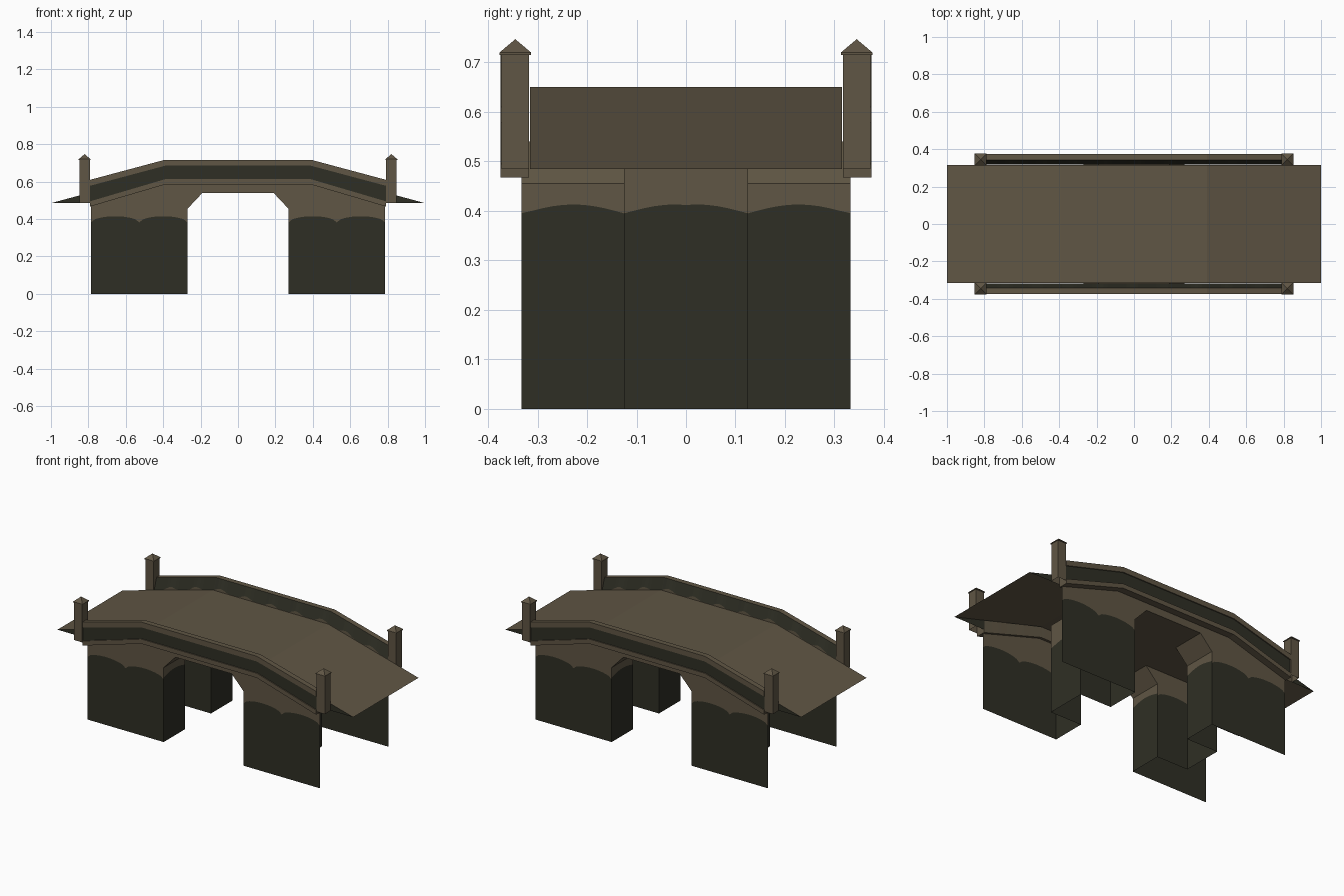
import bpy, bmesh, math

if "Cube" in bpy.data.objects:
    bpy.data.objects.remove(bpy.data.objects["Cube"])


def material(name, rgb):
    m = bpy.data.materials.new(name)
    m.diffuse_color = (*rgb, 1)
    m.use_nodes = True
    m.node_tree.nodes["Principled BSDF"].inputs["Base Color"].default_value = m.diffuse_color
    return m


STONE = material("weathered stone", (0.116, 0.092, 0.058))
MOSS = material("dark mossy stone", (0.028, 0.028, 0.018))


def finish(name, bm):
    bmesh.ops.remove_doubles(bm, verts=bm.verts, dist=0.0002)
    bmesh.ops.recalc_face_normals(bm, faces=bm.faces)
    me = bpy.data.meshes.new(name)
    bm.to_mesh(me)
    bm.free()
    me.materials.append(STONE)
    me.materials.append(MOSS)
    ob = bpy.data.objects.new(name, me)
    bpy.context.collection.objects.link(ob)
    return ob


def loft(name, rows, mats, loop=False, caps=False):
    """Skin a list of point rows; mats gives the colour of each strip."""
    bm = bmesh.new()
    grid = [[bm.verts.new(p) for p in r] for r in rows]
    n = len(rows[0])
    for a, b in zip(grid, grid[1:]):
        for i in range(n if loop else n - 1):
            j = (i + 1) % n
            f = bm.faces.new((a[i], a[j], b[j], b[i]))
            f.material_index = mats[i]
    if caps:
        bm.faces.new(grid[0])
        bm.faces.new(grid[-1])
    return finish(name, bm)


# Shape rules of the hump-backed outline
def slope(x, end):
    return max(0, (abs(x) - 0.39) / (end - 0.39))


def deck_z(x):
    return 0.65 - 0.165 * slope(x, 1.0)


def rail_bottom(x):
    return 0.585 - 0.118 * slope(x, 0.79)


def rail_top(x):
    return 0.717 - 0.107 * slope(x, 0.79)


def moss_x(x):
    return 0.382 + 0.033 * math.sqrt(abs(math.sin(math.pi * (abs(x) - 0.27) / 0.258)))


def moss_y(y):
    return 0.395 + 0.018 * abs(math.sin(math.pi * (abs(y) - 0.125) / 0.205))


def span(a, b, n):
    return [a + (b - a) * i / n for i in range(n + 1)]


# Roadway
loft("deck", [[(x, -0.315, deck_z(x)), (x, 0.315, deck_z(x))]
              for x in (-1, -0.39, 0.39, 1)], [0])

ARCH = [(-0.27, 0.455), (-0.19, 0.54), (0.19, 0.54), (0.27, 0.455)]

for s, side in ((-1, "front"), (1, "back")):
    # Stone above the arch opening
    loft(side + "_spandrel", [[(x, s * 0.332, z), (x, s * 0.332, rail_bottom(x) + 0.01)]
                              for x, z in ARCH], [0])
    # Arch soffit with chamfered shoulders
    loft(side + "_soffit", [[(x, s * 0.125, z), (x, s * 0.332, z)] for x, z in ARCH], [0])

    # Parapet with recessed mossy panel, coping and tapered inner face
    rows = []
    xs = sorted(span(-0.79, 0.79, 78) + [-0.39, 0.39])
    for x in xs:
        b, t = rail_bottom(x), rail_top(x)
        patch = deck_z(x) + 0.018 * max(0, math.cos(2 * math.pi * x / 0.17))
        sec = [(0.317, b), (0.375, b), (0.375, b + 0.028), (0.369, b + 0.028),
               (0.369, t - 0.032), (0.375, t - 0.032), (0.375, t), (0.342, t),
               (0.319, patch)]
        rows.append([(x, s * y, z) for y, z in sec])
    loft(side + "_parapet", rows, [0, 0, 0, 1, 0, 0, 0, 1, 0], loop=True, caps=True)

    for d, end in ((-1, "left"), (1, "right")):
        tag = side + "_" + end
        # Outer pier wall
        xs = sorted(span(0.27, 0.786, 26) + [0.39])
        loft(tag + "_pier_wall",
             [[(d * x, s * 0.332, 0), (d * x, s * 0.332, moss_x(x)),
               (d * x, s * 0.332, rail_bottom(x) + 0.01)] for x in xs], [1, 0])
        # Pier face inside the arch
        loft(tag + "_pier_inner_face",
             [[(d * 0.27, s * y, 0), (d * 0.27, s * y, moss_y(y)), (d * 0.27, s * y, 0.455)]
              for y in span(0.125, 0.332, 10)], [1, 0])
        # Side of the recess in the pier
        loft(tag + "_recess_side",
             [[(d * x, s * 0.125, 0), (d * x, s * 0.125, moss_x(x)), (d * x, s * 0.125, 0.54)]
              for x in span(0.27, 0.48, 10)], [1, 0])
        loft(tag + "_recess_shoulder",
             [[(d * 0.27, s * 0.125, 0.455), (d * 0.27, s * 0.125, 0.54)],
              [(d * 0.19, s * 0.125, 0.54), (d * 0.19, s * 0.125, 0.54)]], [0])
        # Mossy wedge under the ramp edge
        loft(tag + "_ramp_skirt",
             [[(d * x, s * 0.315, 0.485), (d * x, s * 0.315, deck_z(x))]
              for x in (0.79, 1.0)], [1])
        # Corner post with pyramid cap
        rows = []
        for h, z in ((0.028, 0.485), (0.028, 0.715), (0.032, 0.715), (0.032, 0.72), (0, 0.747)):
            rows.append([(d * 0.82 + i * h, s * 0.345 + j * h, z)
                         for i, j in ((-1, -1), (1, -1), (1, 1), (-1, 1))])
        loft(tag + "_post", rows, [0] * 4, loop=True)

# Recess back walls and the vault ceiling between them
for d, end in ((-1, "left"), (1, "right")):
    loft(end + "_recess_back",
         [[(d * 0.48, y, 0), (d * 0.48, y, moss_y(y)), (d * 0.48, y, 0.54)]
          for y in span(-0.125, 0.125, 12)], [1, 0])
loft("middle_ceiling", [[(x, -0.125, 0.54), (x, 0.125, 0.54)] for x in (-0.48, 0.48)], [0])
